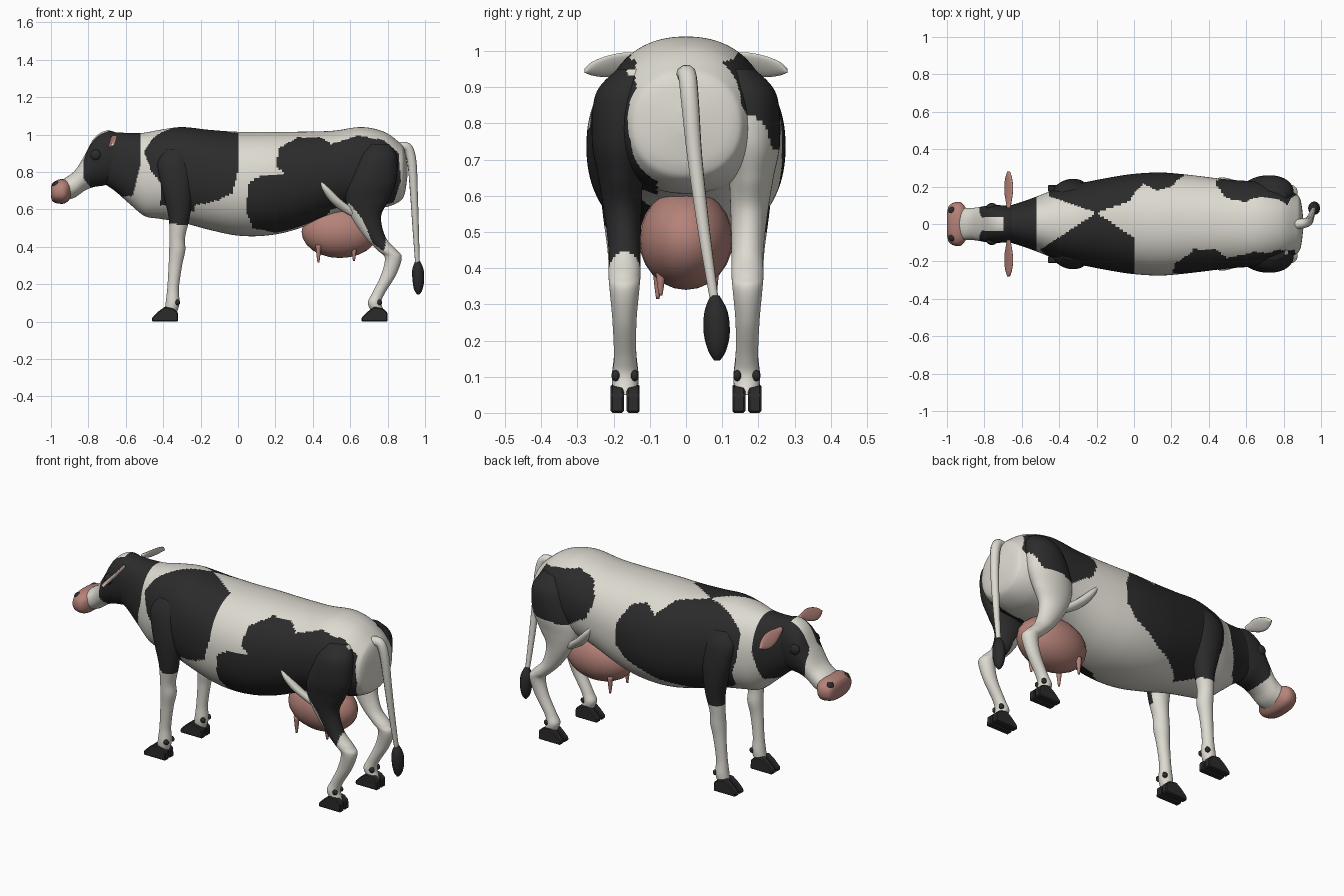
import bpy, bmesh, math
from mathutils import Vector

if "Cube" in bpy.data.objects:
    bpy.data.objects.remove(bpy.data.objects["Cube"])

COLOURS = [("cream_white", (.72, .70, .63)), ("black_patch", (.024, .024, .024)),
           ("pink_skin", (.46, .225, .19))]
MATS = []
for n, c in COLOURS:
    m = bpy.data.materials.new(n)
    m.diffuse_color = (*c, 1)
    m.use_nodes = True
    m.node_tree.nodes["Principled BSDF"].inputs["Base Color"].default_value = m.diffuse_color
    MATS.append(m)
WHITE, BLACK, PINK = 0, 1, 2


def finish(name, bm, rule, smooth=True):
    """Turn a bmesh into an object; rule is a colour or f(centre, normal)."""
    bmesh.ops.recalc_face_normals(bm, faces=bm.faces)
    bm.normal_update()
    for f in bm.faces:
        f.smooth = smooth
        f.material_index = rule(f.calc_center_median(), f.normal) if callable(rule) else rule
    me = bpy.data.meshes.new(name)
    bm.to_mesh(me)
    bm.free()
    for m in MATS:
        me.materials.append(m)
    ob = bpy.data.objects.new(name, me)
    bpy.context.collection.objects.link(ob)
    return ob


def spline(pts, t):
    """Catmull-Rom through tuples, t in 0..1."""
    n = len(pts) - 1
    i = min(int(t * n), n - 1)
    u = t * n - i
    p = [pts[max(0, min(n, i + k))] for k in (-1, 0, 1, 2)]
    return [b + .5 * u * (c - a + u * (2*a - 5*b + 4*c - d + u * (3*(b - c) + d - a)))
            for a, b, c, d in zip(*p)]


def loft(name, stations, U, V, rule, rings=60, segs=32, power=2.0):
    """Stations are (x, y, z, radius along U, radius along V)."""
    bm = bmesh.new()
    U, V = Vector(U).normalized(), Vector(V).normalized()
    loops = []
    for i in range(rings + 1):
        x, y, z, a, b = spline(stations, i / rings)
        ring = []
        for k in range(segs):
            t = 2 * math.pi * k / segs
            c, s = math.cos(t), math.sin(t)
            c = math.copysign(abs(c) ** (2 / power), c)
            s = math.copysign(abs(s) ** (2 / power), s)
            ring.append(bm.verts.new(Vector((x, y, z)) + U * a * c + V * b * s))
        loops.append(ring)
    for r, q in zip(loops, loops[1:]):
        for k in range(segs):
            bm.faces.new((r[k], r[(k+1) % segs], q[(k+1) % segs], q[k]))
    bm.faces.new(loops[0])
    bm.faces.new(loops[-1])
    return finish(name, bm, rule)


def ball(name, loc, size, rule, segs=20):
    bm = bmesh.new()
    bmesh.ops.create_uvsphere(bm, u_segments=segs, v_segments=segs // 2, radius=1)
    for v in bm.verts:
        v.co = Vector(a * s + l for a, s, l in zip(v.co, size, loc))
    return finish(name, bm, rule)


def inside(poly, x, z):
    r = False
    for (x1, z1), (x2, z2) in zip(poly, poly[1:] + poly[:1]):
        if (z1 > z) != (z2 > z) and x < (x2 - x1) * (z - z1) / (z2 - z1) + x1:
            r = not r
    return r


# Coat patches as side outlines (x, z)
SHOULDER_R = [(-.48, 1.1), (-.5, .9), (-.46, .8), (-.41, .74), (-.42, .53), (-.24, .51),
              (-.23, .62), (-.1, .65), (-.03, .69), (0, .8), (0, 1.1)]
SHOULDER_L = [(-.46, 1.1), (-.45, .8), (-.42, .7), (-.42, .49), (-.2, .51), (.02, .56),
              (.2, .64), (.27, .72), (.26, .85), (.2, .94), (.12, .96), (.05, .92),
              (-.03, 1.0), (-.1, 1.1)]
HIND_R = [(.04, .6), (.08, .5), (.2, .475), (.42, .5), (.5, .6), (.6, .63), (.67, .54),
          (.72, .42), (.78, .375), (.82, .6), (.87, .75), (.86, .9), (.78, .97), (.64, .995),
          (.58, .975), (.5, .95), (.44, .985), (.32, .985), (.22, .93), (.2, .83), (.25, .795),
          (.12, .78), (.06, .74)]
HIND_L = [(.43, .9), (.47, .8), (.6, .72), (.8, .73), (.87, .85), (.82, .97), (.6, 1.01), (.48, .98)]


def coat(c, n=None):
    x, y, z = c
    if x < -.52 - max(0, .85 - z) * .25 and z > .67:          # collar
        return BLACK
    outer = z > .62 or y < -.17
    if outer and y < .06 - .65 * abs(x + .2) and inside(SHOULDER_R, x, z):
        return BLACK
    if y > .06 + .35 * abs(x + .2) and inside(SHOULDER_L, x, z):
        return BLACK
    if y < -.08 and inside(HIND_R, x, z):
        return BLACK
    return BLACK if y > .09 and inside(HIND_L, x, z) else WHITE


def face_coat(c, n):
    blaze = abs(c.y) < .035 and c.x < -.7 and c.z > .85
    edge = -.825 + .3 * max(0, c.z - .86) + .8 * max(0, .765 - c.z)
    return BLACK if c.x > edge and not blaze else WHITE


# Trunk with neck: x, bottom, top, half width
X, Y, Z = (1, 0, 0), (0, 1, 0), (0, 0, 1)
TRUNK = [(-.72, .74, 1.0, .085), (-.66, .70, 1.012, .10), (-.58, .63, 1.008, .125),
         (-.5, .565, 1.01, .155), (-.42, .55, 1.025, .185), (-.3, .53, 1.04, .215),
         (-.15, .49, 1.025, .245), (0, .46, 1.015, .268), (.15, .46, 1.015, .275),
         (.3, .49, 1.015, .262), (.5, .565, 1.02, .238), (.66, .60, 1.04, .225),
         (.78, .61, 1.015, .20), (.86, .64, .96, .165), (.89, .68, .92, .13), (.905, .77, .84, .03)]
HEAD = [(-.955, .66, .75, .07), (-.92, .65, .77, .085), (-.87, .665, .81, .085),
        (-.82, .70, .89, .092), (-.77, .72, .98, .10), (-.71, .73, 1.02, .10),
        (-.65, .76, 1.01, .09), (-.6, .80, .97, .05)]
MUZZLE = [(-1.0, .665, .72, .06), (-.988, .64, .745, .10), (-.95, .63, .762, .118),
          (-.92, .635, .76, .112), (-.895, .66, .75, .08)]


def upright(rows):
    return [(x, 0, (b + t) / 2, w, (t - b) / 2) for x, b, t, w in rows]


loft("trunk", upright(TRUNK), Y, Z, coat, 220, 140, 2.2)
loft("head", upright(HEAD), Y, Z, face_coat, 70, 72, 2.2)
loft("muzzle", upright(MUZZLE), Y, Z, PINK, 16, 32, 2.5)

# Leg stations: x, outward y, z, radius x, radius y
FRONT = [(-.33, .15, .92, .06, .04), (-.34, .17, .85, .09, .055), (-.33, .185, .75, .085, .055),
         (-.32, .185, .65, .072, .055), (-.315, .18, .55, .055, .05), (-.325, .175, .45, .042, .042),
         (-.325, .17, .38, .043, .042), (-.335, .17, .3, .036, .033), (-.347, .168, .18, .031, .03),
         (-.35, .168, .1, .037, .037), (-.36, .168, .05, .034, .032)]
HIND = [(.75, .14, .95, .06, .05), (.745, .17, .88, .105, .08), (.715, .18, .75, .13, .08),
        (.69, .18, .65, .115, .062), (.685, .175, .56, .08, .052), (.735, .17, .45, .055, .044),
        (.8, .17, .38, .052, .044), (.83, .17, .34, .045, .041), (.805, .17, .25, .04, .033),
        (.75, .168, .15, .034, .031), (.73, .168, .1, .036, .037), (.75, .168, .05, .034, .032)]
TOE = [(-.11, 0), (.03, 0), (.028, .05), (.005, .07), (-.04, .08), (-.075, .055), (-.11, .02)]


def toe(name, cx, cy):
    bm = bmesh.new()
    side = bm.faces.new([bm.verts.new((cx + x, cy - .018, z)) for x, z in TOE])
    new = bmesh.ops.extrude_face_region(bm, geom=[side])["geom"]
    bmesh.ops.translate(bm, vec=(0, .036, 0), verts=[v for v in new if isinstance(v, bmesh.types.BMVert)])
    bmesh.ops.bevel(bm, geom=bm.edges[:], offset=.005, segments=1, affect='EDGES')
    finish(name, bm, BLACK, False)


EAR = [(.085, .985, .012), (.12, .976, .024), (.17, .966, .037), (.22, .957, .036),
       (.26, .951, .022), (.28, .946, .004)]
FOLD = [(.44, .232, .755, .006, .006), (.47, .228, .71, .022, .022), (.52, .212, .65, .034, .026),
        (.58, .19, .60, .04, .026), (.64, .18, .56, .03, .02)]
for s, side in ((-1, "right"), (1, "left")):
    for part, rows, hx in (("front", FRONT, -.35), ("hind", HIND, .77)):
        loft(f"{part}_leg_{side}", [(x, s * y, z, a, b) for x, y, z, a, b in rows], X, Y, coat, 120, 60)
        ankle = rows[-2][0]
        for k in (-1, 1):
            toe(f"{part}_hoof_{side}", hx, s * .168 + k * .022)
            ball(f"{part}_dewclaw_{side}", (ankle + .026, s * .168 + k * .026, .103),
                 (.016, .012, .016), BLACK, 10)
    # Skin fold between belly and thigh
    loft(f"flank_fold_{side}", [(x, s * y, z, a, b) for x, y, z, a, b in FOLD], X, Y, WHITE, 16, 16)
    # Ears, eyes, nostrils
    loft(f"ear_{side}", [(-.67, s * y, z, w, .009) for y, z, w in EAR], (.58, 0, .8), (-.8, 0, .58),
         lambda c, n: PINK if n.dot(Vector((-.8, 0, .58))) > 0 else WHITE, 16, 16)
    ball(f"eye_{side}", (-.76, s * .09, .89), (.03, .022, .03), BLACK)
    ball(f"nostril_{side}", (-.97, s * .07, .728), (.024, .026, .022), BLACK, 12)

# Udder and teats
ball("udder", (.545, 0, .48), (.205, .13, .14), PINK, 24)
for x, y, tip in ((.43, -.078, .315), (.43, .078, .315), (.62, -.07, .325)):
    loft("teat", [(x, y, .41, .016, .016), (x, y, .36, .011, .011), (x, y, tip, .005, .005)],
         X, Y, PINK, 6, 10)

# Tail and tuft
cu = bpy.data.curves.new("tail", 'CURVE')
cu.dimensions, cu.bevel_depth, cu.bevel_resolution, cu.use_fill_caps = '3D', 1, 3, True
TAIL = [(.83, 0, .92, .03), (.875, 0, .935, .027), (.91, .005, .925, .026), (.93, .012, .85, .025),
        (.94, .025, .7, .021), (.95, .05, .5, .017), (.96, .08, .3, .012)]
sp = cu.splines.new('POLY')
sp.points.add(24)
for i, p in enumerate(sp.points):
    x, y, z, r = spline(TAIL, i / 24)
    p.co, p.radius = (x, y, z, 1), r
sp.use_smooth = True
cu.materials.append(MATS[WHITE])
bpy.context.collection.objects.link(bpy.data.objects.new("tail", cu))
TUFT = [(.96, .08, .325, .012, .012), (.962, .083, .28, .03, .032), (.964, .085, .22, .031, .036),
        (.964, .086, .17, .022, .024), (.964, .086, .145, .006, .008)]
loft("tail_tuft", TUFT, X, Y, BLACK, 16, 12)
